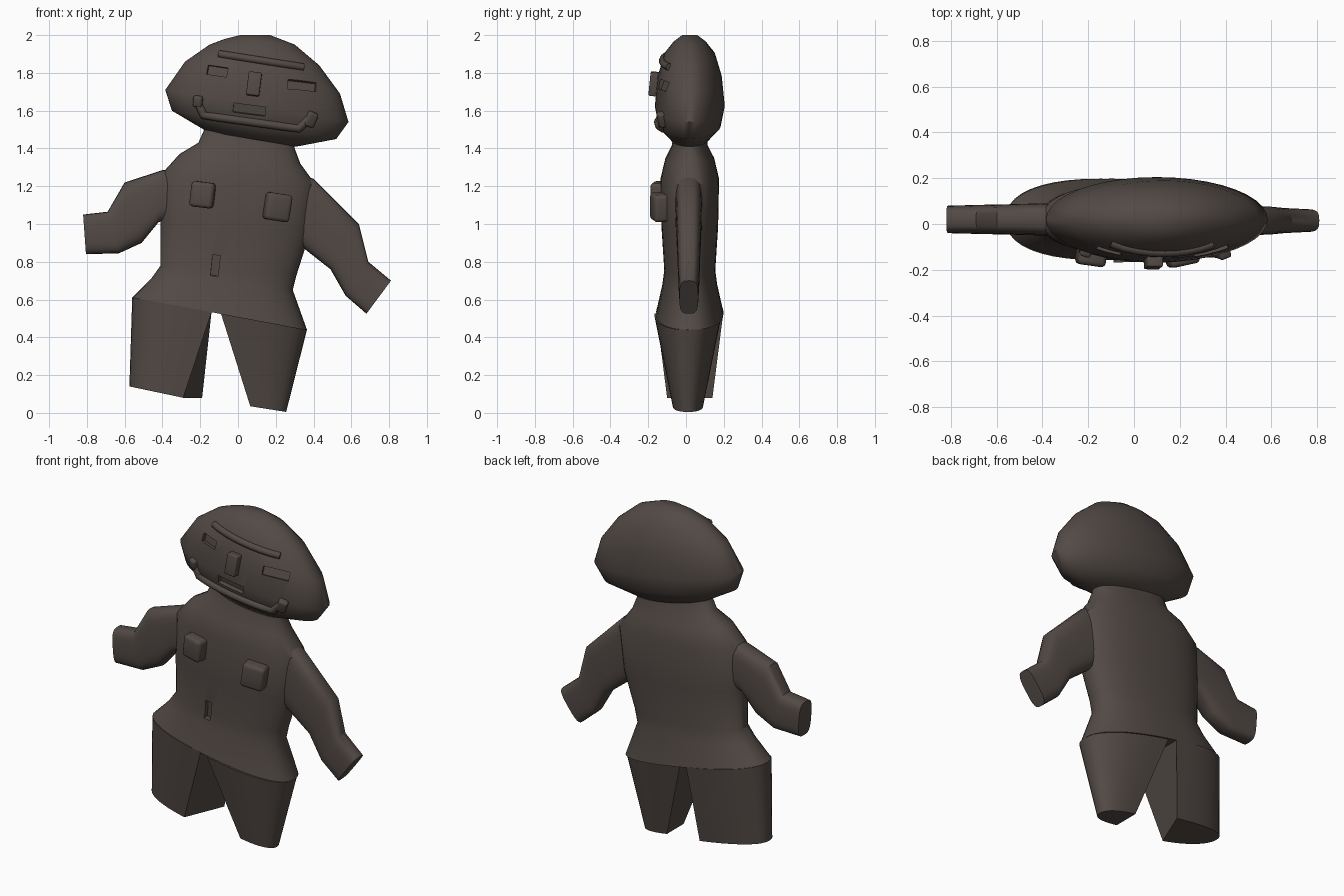
import bpy, bmesh
from math import sin, cos, pi, radians
from mathutils import Vector, Matrix
from mathutils.bvhtree import BVHTree

if "Cube" in bpy.data.objects:
    bpy.data.objects.remove(bpy.data.objects["Cube"])

clay = bpy.data.materials.new("dark_clay")
clay.diffuse_color = (0.085, 0.068, 0.06, 1)
clay.use_nodes = True
clay.node_tree.nodes["Principled BSDF"].inputs["Base Color"].default_value = clay.diffuse_color
surfaces = {}


def finish(name, bm, angle=35):
    bmesh.ops.recalc_face_normals(bm, faces=bm.faces)
    surfaces[name] = BVHTree.FromBMesh(bm)
    me = bpy.data.meshes.new(name)
    bm.to_mesh(me)
    bm.free()
    ob = bpy.data.objects.new(name, me)
    bpy.context.collection.objects.link(ob)
    me.materials.append(clay)
    smooth(ob, angle)
    return ob


def smooth(ob, angle=35):
    bpy.ops.object.select_all(action='DESELECT')
    ob.select_set(True)
    bpy.context.view_layer.objects.active = ob
    bpy.ops.object.shade_smooth_by_angle(angle=radians(angle))


def power(v, e):
    return (1 if v >= 0 else -1) * abs(v) ** e


def loft(name, rings, yc=0.02, e=1.0, n=32, half=False, angle=35):
    """Each ring: point a, point b (x, z), half depth, optional skew.
    Full rings span a to b; half rings are D shapes with flat side at a."""
    bm = bmesh.new()
    loops = []
    for ring in rings:
        (ax, az), (bx, bz), d = ring[:3]
        skew = ring[3] if len(ring) > 3 else 0
        if half:
            c, v = Vector((ax, 0, az)), Vector((bx - ax, 0, bz - az))
            ts = [-pi / 2 + pi * i / (n - 1) for i in range(n)]
        else:
            c = Vector((ax + bx, 0, az + bz)) / 2
            v = Vector((bx - ax, 0, bz - az)) / 2
            ts = [2 * pi * i / n for i in range(n)]
        loop = []
        for t in ts:
            u, w = power(cos(t), e), power(sin(t), e)
            p = c + v * u + Vector((skew * w * (1 - abs(u)), yc + d * w, 0))
            loop.append(bm.verts.new(p))
        loops.append(loop)
    for p, q in zip(loops, loops[1:]):
        for i in range(n):
            j = (i + 1) % n
            bm.faces.new((p[i], p[j], q[j], q[i]))
    bm.faces.new(loops[0])
    bm.faces.new(loops[-1])
    return finish(name, bm, angle)


def block(name, on, x, z, w, h, out, into, roll=-0.15, bevel=0.012):
    """Box seated on a surface, aligned to its normal."""
    loc, nor, _, _ = surfaces[on].ray_cast(Vector((x, -2, z)), Vector((0, 1, 0)))
    m = (Matrix.Translation(loc) @ nor.to_track_quat('Z', 'Y').to_matrix().to_4x4()
         @ Matrix.Rotation(roll, 4, 'Z')
         @ Matrix.Translation((0, 0, (out - into) / 2))
         @ Matrix.Diagonal((w, h, out + into, 1)))
    bm = bmesh.new()
    bmesh.ops.create_cube(bm, size=1, matrix=m)
    if bevel:
        bmesh.ops.bevel(bm, geom=bm.edges[:], offset=bevel, segments=3,
                        profile=0.5, affect='EDGES')
    return finish(name, bm)


def carve(ob, x, z, w, h, depth, roll=-0.15):
    """Cut a shallow rectangular slot."""
    cutter = block("slot_cutter", ob.name, x, z, w, h, 0.08, depth, roll, 0)
    cutter.hide_render = True
    mod = ob.modifiers.new("slot", 'BOOLEAN')
    mod.object, mod.operation, mod.solver = cutter, 'DIFFERENCE', 'EXACT'
    bpy.context.view_layer.objects.active = ob
    bpy.ops.object.modifier_apply(modifier=mod.name)
    bpy.data.objects.remove(cutter)


def ridge(name, on, pts, radius):
    """Raised bar that follows a surface."""
    path = []
    for (x0, z0), (x1, z1) in zip(pts, pts[1:]):
        for i in range(8):
            f = i / 8
            path.append((x0 + (x1 - x0) * f, z0 + (z1 - z0) * f))
    path.append(pts[-1])
    cu = bpy.data.curves.new(name, 'CURVE')
    cu.dimensions = '3D'
    cu.bevel_depth, cu.bevel_resolution, cu.use_fill_caps = radius, 2, True
    sp = cu.splines.new('POLY')
    sp.points.add(len(path) - 1)
    for p, (x, z) in zip(sp.points, path):
        hit = surfaces[on].ray_cast(Vector((x, -2, z)), Vector((0, 1, 0)))[0]
        p.co = (*hit, 1)
    ob = bpy.data.objects.new(name, cu)
    bpy.context.collection.objects.link(ob)
    cu.materials.append(clay)


# Head: tilted dome
head = loft("head", [
    ((-0.165, 1.49), (0.31, 1.41), 0.10),
    ((-0.35, 1.60), (0.52, 1.45), 0.165),
    ((-0.385, 1.71), (0.585, 1.54), 0.185),
    ((-0.28, 1.86), (0.54, 1.69), 0.17),
    ((-0.15, 1.95), (0.43, 1.84), 0.135),
    ((-0.07, 1.98), (0.30, 1.95), 0.085),
    ((0.01, 2.0), (0.17, 2.0), 0.04)], n=40, angle=50)

# Torso: neck to hips
torso = loft("torso", [
    ((-0.165, 1.53), (0.30, 1.45), 0.085),
    ((-0.21, 1.43), (0.30, 1.40), 0.095),
    ((-0.31, 1.37), (0.33, 1.32), 0.13),
    ((-0.40, 1.27), (0.41, 1.21), 0.155),
    ((-0.41, 1.02), (0.38, 0.95), 0.15),
    ((-0.41, 0.78), (0.31, 0.73), 0.135),
    ((-0.46, 0.71), (0.29, 0.65), 0.145),
    ((-0.56, 0.61), (0.365, 0.44), 0.178)], e=0.85, n=40)

# Legs: D sections with flat inner walls
loft("left_leg", [
    ((-0.14, 0.535), (-0.56, 0.61), 0.178),
    ((-0.24, 0.08), (-0.575, 0.14), 0.12, 0.05)], e=0.85, n=21, half=True)
loft("right_leg", [
    ((-0.09, 0.525), (0.365, 0.44), 0.178),
    ((0.065, 0.035), (0.255, 0.005), 0.08)], yc=0.01, e=0.85, n=21, half=True)

# Arms: bent rounded slabs
loft("left_arm", [
    ((-0.30, 1.29), (-0.33, 1.04), 0.07),
    ((-0.40, 1.285), (-0.42, 1.01), 0.07),
    ((-0.60, 1.22), (-0.51, 0.90), 0.066),
    ((-0.69, 1.065), (-0.63, 0.845), 0.064),
    ((-0.82, 1.05), (-0.805, 0.84), 0.06)], e=0.6, n=24)
loft("right_arm", [
    ((0.25, 1.28), (0.25, 0.95), 0.075),
    ((0.40, 1.24), (0.35, 0.87), 0.07),
    ((0.64, 1.0), (0.49, 0.76), 0.062),
    ((0.69, 0.80), (0.57, 0.62), 0.056),
    ((0.81, 0.70), (0.68, 0.525), 0.05)], yc=0.015, e=0.6, n=24)

# Raised face details
ridge("brow", "head", [(-0.10, 1.90), (0.345, 1.83)], 0.02)
ridge("jaw_ridge", "head", [(-0.22, 1.66), (-0.18, 1.575), (0.32, 1.505), (0.40, 1.58)], 0.022)
block("left_jaw_knob", "head", -0.21, 1.65, 0.05, 0.06, 0.025, 0.03)
block("right_jaw_knob", "head", 0.385, 1.555, 0.055, 0.08, 0.025, 0.03, -0.35)
block("nose", "head", 0.085, 1.74, 0.07, 0.125, 0.04, 0.03, -0.12, 0.008)

# Chest pads
block("left_chest_pad", "torso", -0.185, 1.155, 0.125, 0.135, 0.06, 0.04, -0.12, 0.02)
block("right_chest_pad", "torso", 0.205, 1.09, 0.135, 0.145, 0.065, 0.04, -0.15, 0.02)

# Carved slots: eyes, mouth, navel
carve(head, -0.11, 1.81, 0.11, 0.05, 0.025)
carve(head, 0.34, 1.735, 0.155, 0.05, 0.025, -0.12)
carve(head, 0.06, 1.605, 0.17, 0.05, 0.025, -0.13)
carve(torso, -0.12, 0.78, 0.04, 0.11, 0.025, -0.1)
smooth(head, 50)
smooth(torso)
